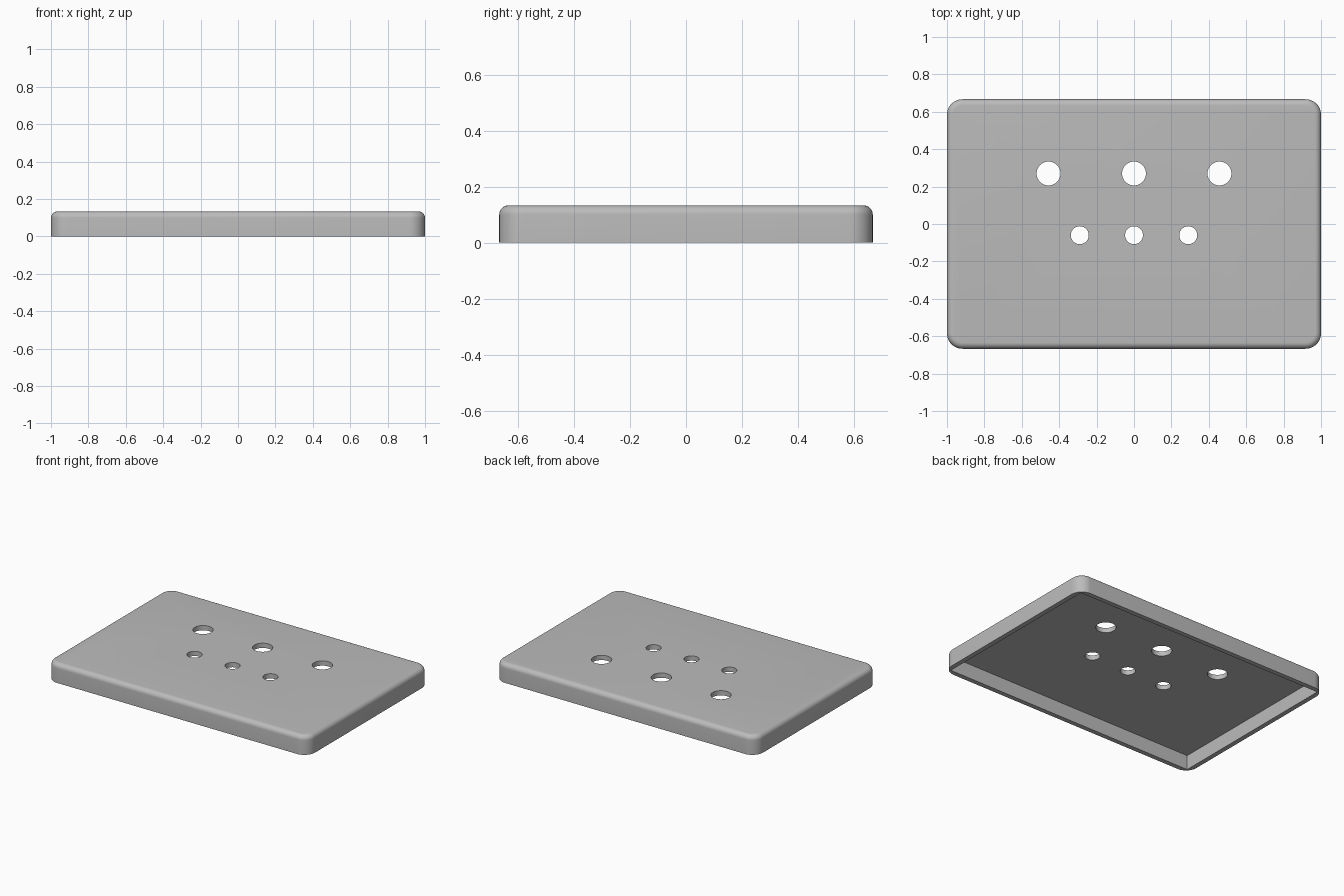
import bpy, bmesh, math

cube = bpy.data.objects.get("Cube")
if cube:
    bpy.data.objects.remove(cube, do_unlink=True)

HALF_X, HALF_Y, HEIGHT = 1.0, 0.667, 0.133
CORNER, FILLET, WALL = 0.083, 0.033, 0.033

grey = bpy.data.materials.new("plain grey")
grey.use_nodes = True
colour = (0.5, 0.5, 0.5, 1)
grey.diffuse_color = colour
grey.node_tree.nodes["Principled BSDF"].inputs["Base Color"].default_value = colour


def rounded_ring(bm, inset, z, steps=12):
    """Rounded rectangle loop, moved inwards by inset."""
    ring = []
    radius = CORNER - inset
    for quarter, (sx, sy) in enumerate([(1, 1), (-1, 1), (-1, -1), (1, -1)]):
        for i in range(steps + 1):
            a = math.pi / 2 * (quarter + i / steps)
            ring.append(bm.verts.new((sx * (HALF_X - CORNER) + radius * math.cos(a),
                                      sy * (HALF_Y - CORNER) + radius * math.sin(a), z)))
    return ring


# Outer body: upright sides, then a quarter-round edge up to the flat top
bm = bmesh.new()
rings = [rounded_ring(bm, 0, 0)]
for i in range(9):
    a = math.pi / 2 * i / 8
    rings.append(rounded_ring(bm, FILLET * (1 - math.cos(a)),
                              HEIGHT - FILLET * (1 - math.sin(a))))
for low, high in zip(rings, rings[1:]):
    for i in range(len(low)):
        j = (i + 1) % len(low)
        bm.faces.new((low[i], low[j], high[j], high[i]))
bm.faces.new(rings[0][::-1])
bm.faces.new(rings[-1])
mesh = bpy.data.meshes.new("cover_plate")
bm.to_mesh(mesh)
bm.free()
plate = bpy.data.objects.new("cover_plate", mesh)
bpy.context.collection.objects.link(plate)
mesh.materials.append(grey)


def cut(cutter):
    """Subtract the cutter from the plate, then remove it."""
    cutter.hide_render = True
    cutter.data.materials.append(grey)
    mod = plate.modifiers.new("cut", "BOOLEAN")
    mod.operation = "DIFFERENCE"
    mod.solver = "EXACT"
    mod.object = cutter
    bpy.context.view_layer.objects.active = plate
    bpy.ops.object.modifier_apply(modifier=mod.name)
    bpy.data.objects.remove(cutter, do_unlink=True)


# Open underside with square inner corners
depth = HEIGHT - WALL
bpy.ops.mesh.primitive_cube_add(size=2, location=(0, 0, 0))
hollow = bpy.context.object
hollow.name = "hollow_cutter"
hollow.scale = (HALF_X - WALL, HALF_Y - WALL, depth)
bpy.context.view_layer.update()
cut(hollow)

# Two rows of round holes
for y, spacing, radius in [(0.27, 0.457, 0.064), (-0.06, 0.29, 0.048)]:
    for side in (-1, 0, 1):
        bpy.ops.mesh.primitive_cylinder_add(vertices=48, radius=radius, depth=0.5,
                                            location=(side * spacing, y, HEIGHT))
        bpy.context.object.name = "hole_cutter"
        cut(bpy.context.object)

# Smooth shading with sharp edges kept
bpy.ops.object.select_all(action="DESELECT")
plate.select_set(True)
bpy.context.view_layer.objects.active = plate
bpy.ops.object.shade_smooth_by_angle(angle=math.radians(30))
